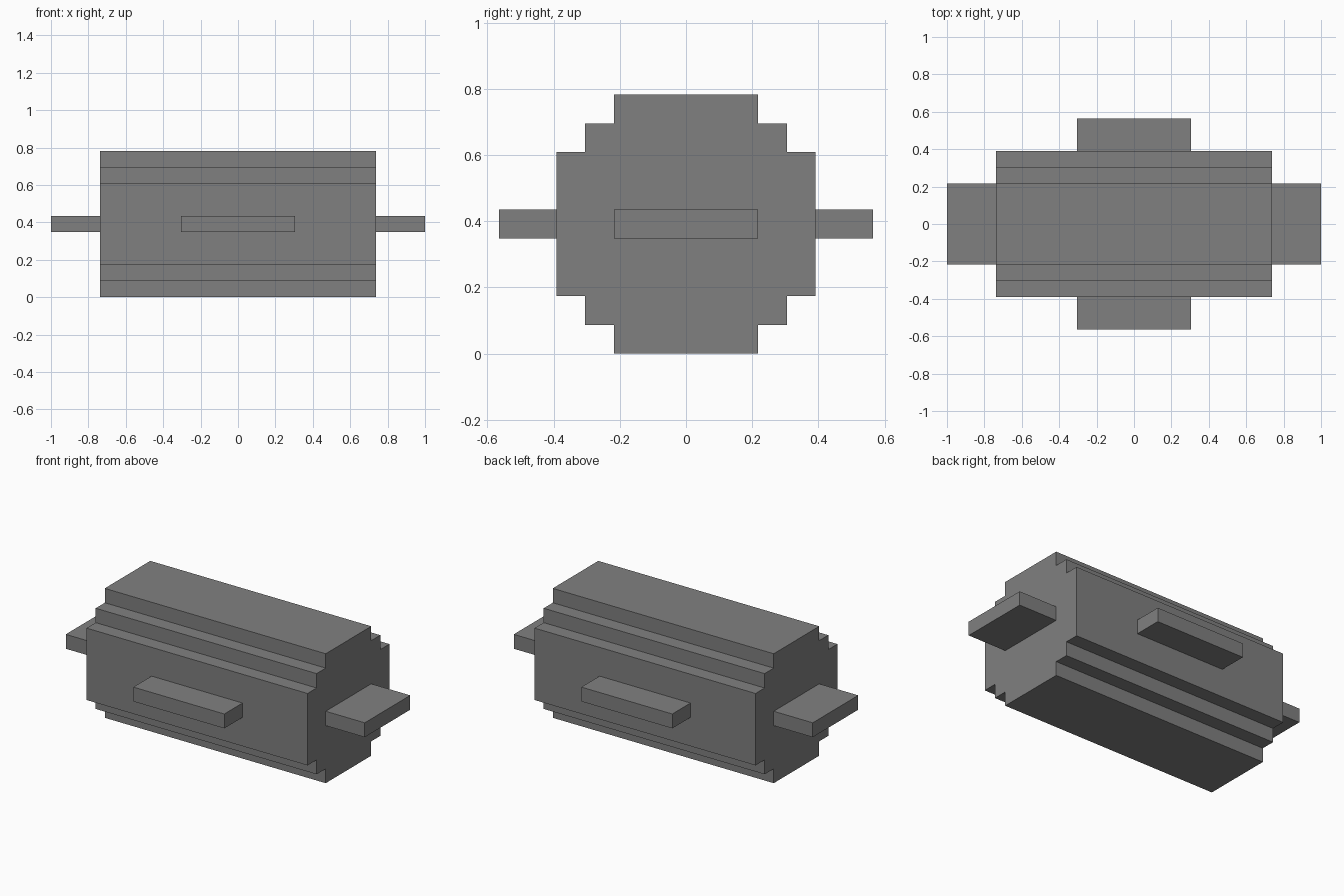
import bpy
import bmesh

cube = bpy.data.objects.get("Cube")
if cube:
    bpy.data.objects.remove(cube, do_unlink=True)

U = 2 / 23       # block unit: the whole length is 23 units
MID = 4.5 * U    # height of the centre line

grey = bpy.data.materials.new("mid_grey")
grey.use_nodes = True
color = (0.216, 0.216, 0.216, 1)
grey.diffuse_color = color
grey.node_tree.nodes["Principled BSDF"].inputs["Base Color"].default_value = color


def add_object(name, bm):
    bmesh.ops.recalc_face_normals(bm, faces=bm.faces)
    mesh = bpy.data.meshes.new(name)
    bm.to_mesh(mesh)
    bm.free()
    mesh.materials.append(grey)
    obj = bpy.data.objects.new(name, mesh)
    bpy.context.collection.objects.link(obj)
    return obj


def box(name, center, size):
    bm = bmesh.new()
    bmesh.ops.create_cube(bm, size=1)
    bmesh.ops.scale(bm, vec=size, verts=bm.verts)
    bmesh.ops.translate(bm, vec=center, verts=bm.verts)
    return add_object(name, bm)


# Stepped body: one quarter of the profile, mirrored and extruded lengthwise
quarter = [(4.5, 2.5), (3.5, 2.5), (3.5, 3.5), (2.5, 3.5), (2.5, 4.5)]
upper = quarter + [(-y, z) for y, z in reversed(quarter)]
profile = upper + [(y, -z) for y, z in reversed(upper)]
bm = bmesh.new()
end = bm.faces.new([bm.verts.new((-8.5 * U, y * U, MID + z * U)) for y, z in profile])
extruded = bmesh.ops.extrude_face_region(bm, geom=[end], use_keep_orig=True)
moved = [v for v in extruded["geom"] if isinstance(v, bmesh.types.BMVert)]
bmesh.ops.translate(bm, vec=(17 * U, 0, 0), verts=moved)
add_object("stepped_body", bm)

# Flat tabs on the two ends and the two long sides
for side, s in (("left", 1), ("right", -1)):
    box(side + "_end_tab", (s * 10 * U, 0, MID), (3 * U, 5 * U, U))
for side, s in (("back", 1), ("front", -1)):
    box(side + "_side_tab", (0, s * 5.5 * U, MID), (7 * U, 2 * U, U))
